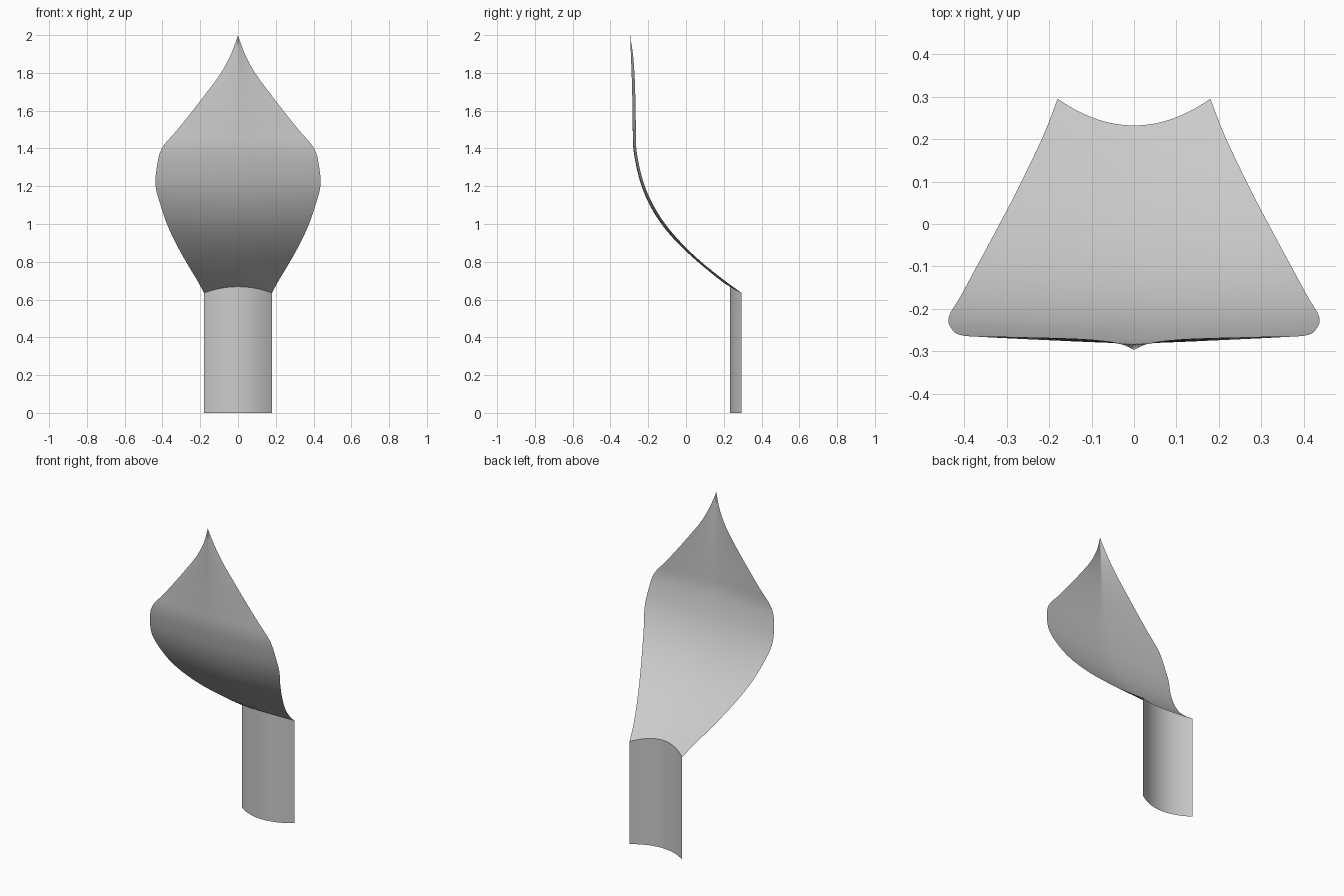
import bpy, bmesh

old = bpy.data.objects.get("Cube")
if old:
    bpy.data.objects.remove(old, do_unlink=True)

grey = bpy.data.materials.new("soft grey")
grey.use_nodes = True
color = (0.6, 0.6, 0.6, 1)
grey.diffuse_color = color
grey.node_tree.nodes["Principled BSDF"].inputs["Base Color"].default_value = color


def smooth_rows(rows, steps):
    """Pass a smooth curve through the cross-section values."""
    out = []
    for i in range(len(rows) - 1):
        a, b, c, d = (rows[max(0, min(len(rows) - 1, i + k))] for k in (-1, 0, 1, 2))
        for s in range(steps):
            u = s / steps
            out.append([q + 0.5 * u * (r - p + u * (2*p - 5*q + 4*r - t + u * (3*(q - r) + t - p)))
                        for p, q, r, t in zip(a, b, c, d)])
    return out + [list(rows[-1])]


def sheet(name, rows, columns=24):
    """Skin rows of: half width, centre y, centre z, edge y, edge z, bend power."""
    bm = bmesh.new()
    grid = []
    for w, yc, zc, ye, ze, power in rows:
        line = []
        for j in range(columns + 1):
            t = 2 * j / columns - 1
            f = abs(t) ** power
            line.append(bm.verts.new((w * t, yc + (ye - yc) * f, zc + (ze - zc) * t * t)))
        grid.append(line)
    for low, high in zip(grid, grid[1:]):
        for j in range(columns):
            bm.faces.new((low[j], low[j + 1], high[j + 1], high[j]))
    bmesh.ops.remove_doubles(bm, verts=bm.verts, dist=0.0002)
    mesh = bpy.data.meshes.new(name)
    bm.to_mesh(mesh)
    bm.free()
    mesh.materials.append(grey)
    obj = bpy.data.objects.new(name, mesh)
    bpy.context.collection.objects.link(obj)
    for face in mesh.polygons:
        face.use_smooth = True
    return obj


# Curved stalk, with its top cut along the slope of the petal
sheet("stalk", [(0.18, 0.232, 0, 0.295, 0, 2),
                (0.18, 0.232, 0.668, 0.295, 0.635, 2)])

# Flaring petal with a shallow keel and a drawn-out tip
petal_rows = [
    (0.18, 0.232, 0.668, 0.295, 0.635, 2),
    (0.215, 0.185, 0.70, 0.205, 0.70, 1.6),
    (0.275, 0.062, 0.80, 0.08, 0.80, 1.5),
    (0.33, -0.045, 0.90, -0.025, 0.90, 1.4),
    (0.376, -0.13, 1.00, -0.11, 1.00, 1.4),
    (0.41, -0.192, 1.10, -0.173, 1.10, 1.4),
    (0.436, -0.235, 1.20, -0.218, 1.20, 1.4),
    (0.43, -0.262, 1.30, -0.246, 1.30, 1.4),
    (0.403, -0.279, 1.40, -0.263, 1.40, 1.3),
    (0.32, -0.282, 1.50, -0.265, 1.50, 1.2),
    (0.24, -0.283, 1.60, -0.267, 1.60, 1.1),
    (0.163, -0.285, 1.70, -0.269, 1.70, 1),
    (0.09, -0.288, 1.80, -0.273, 1.80, 1),
    (0.036, -0.292, 1.90, -0.281, 1.90, 1),
    (0, -0.296, 2.00, -0.296, 2.00, 1),
]
sheet("petal", smooth_rows(petal_rows, 4))
